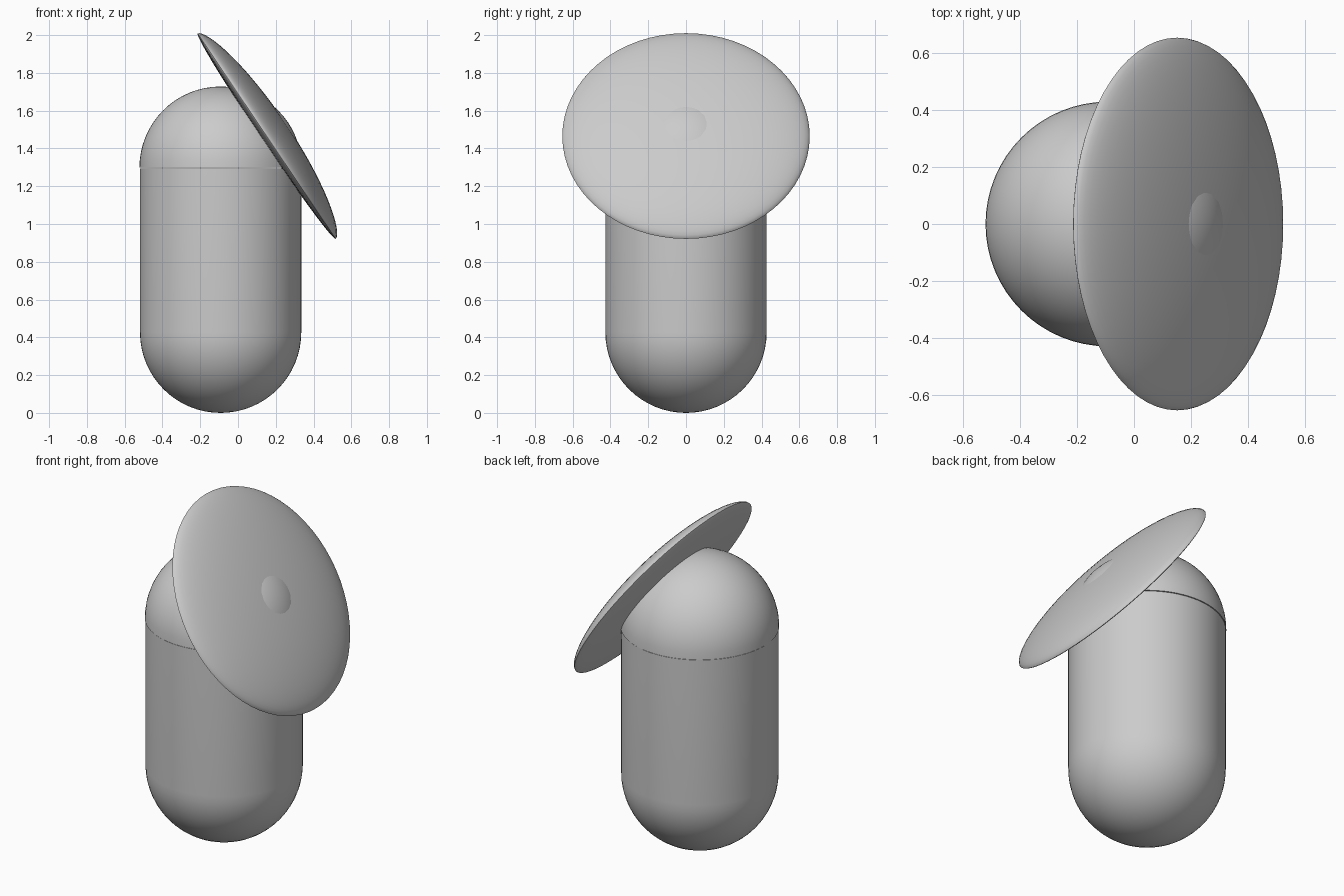
import bpy, math
from mathutils import Matrix, Vector

if "Cube" in bpy.data.objects:
    bpy.data.objects.remove(bpy.data.objects["Cube"])


def revolve(name, profile, matrix, steps=64):
    """Spin a (radius, height) profile around local z; zero radii become poles."""
    verts, rings, faces = [], [], []
    for r, z in profile:
        n = 1 if r < 1e-5 else steps
        rings.append(range(len(verts), len(verts) + n))
        verts += [(r * math.cos(2 * math.pi * i / n), r * math.sin(2 * math.pi * i / n), z)
                  for i in range(n)]
    for a, b in zip(rings, rings[1:]):
        for i in range(steps):
            quad = [a[i % len(a)], a[(i + 1) % len(a)], b[(i + 1) % len(b)], b[i % len(b)]]
            quad = list(dict.fromkeys(quad))
            if len(quad) > 2:
                faces.append(quad)
    mesh = bpy.data.meshes.new(name)
    mesh.from_pydata(verts, [], faces)
    obj = bpy.data.objects.new(name, mesh)
    bpy.context.collection.objects.link(obj)
    obj.matrix_world = matrix
    bpy.context.view_layer.objects.active = obj
    obj.select_set(True)
    bpy.ops.object.shade_smooth_by_angle(angle=math.radians(40))
    obj.select_set(False)
    return obj


R = 0.427
quarter = [math.pi / 2 * i / 16 for i in range(17)]

# Body: straight cylinder with a round bottom
bowl = [(R * math.sin(a), R - R * math.cos(a)) for a in quarter]
revolve("body", bowl + [(R, 1.295), (0, 1.295)], Matrix.Translation((-0.092, 0, 0)))

# Head: slightly wider half sphere, leaving a fine seam
H = 0.43
dome = [(0, 0)] + [(H * math.cos(a), H * math.sin(a)) for a in quarter]
revolve("head_dome", dome, Matrix.Translation((-0.092, 0, 1.298)))

# Tilted shield: shallow underside, domed outer face just pierced by the head
radii = [math.sin(a) for a in quarter]
under = [(0.655 * r, -0.03 * math.sqrt(max(0, 1 - r * r))) for r in radii]
outer = [(0.655 * r, 0.122 * max(0, 1 - r * r) ** 0.6) for r in reversed(radii)]
normal = Vector((0.83, 0, 0.558))
tilt = normal.to_track_quat('Z', 'Y').to_matrix().to_4x4()
revolve("tilted_disc", under + outer[1:], Matrix.Translation((0.152, 0, 1.465)) @ tilt)
